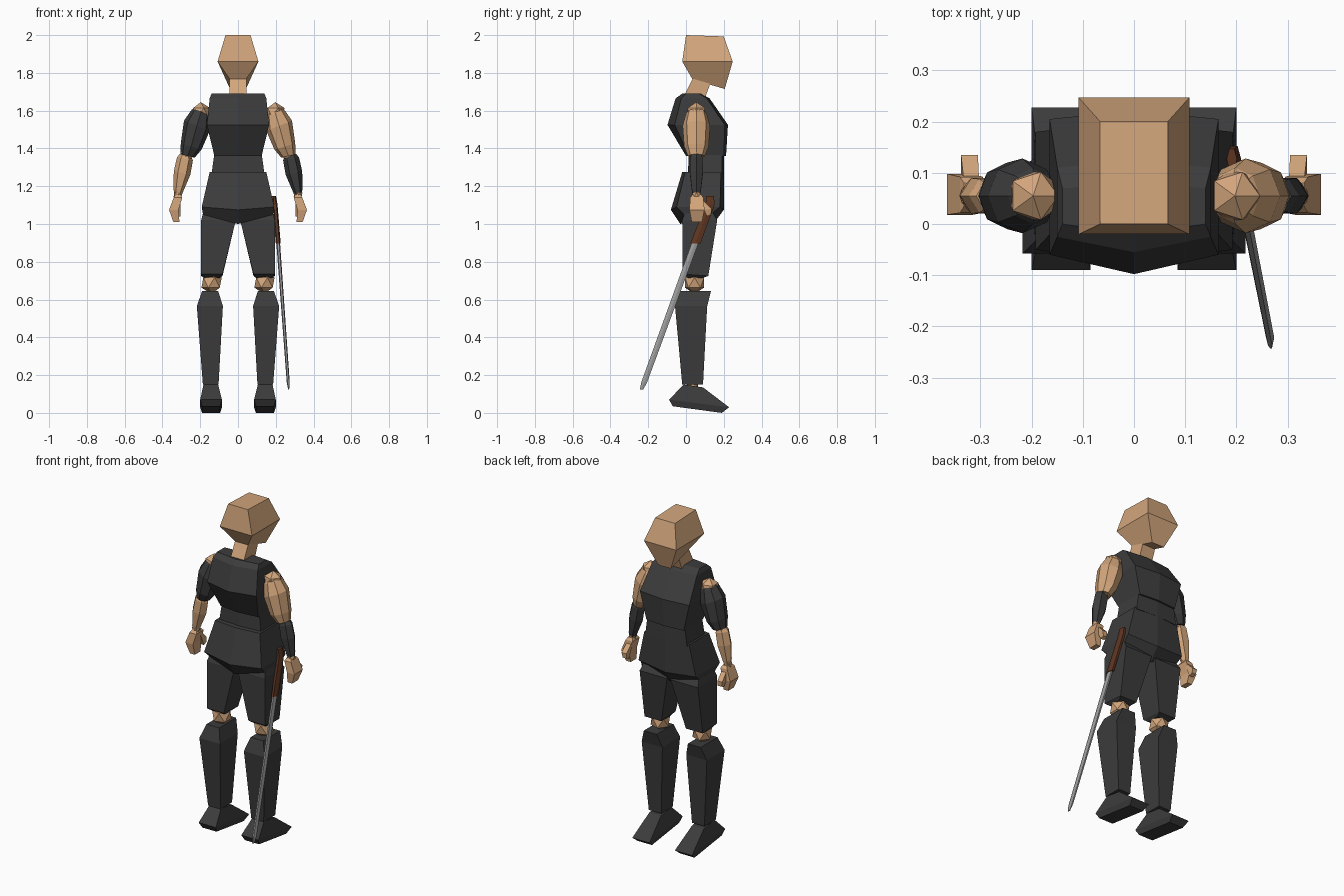
import bpy, bmesh, math


def material(name, r, g, b):
    m = bpy.data.materials.new(name)
    m.diffuse_color = (r, g, b, 1)
    return m


SKIN = material("skin", 0.65, 0.38, 0.2)
DARK = material("dark_cloth", 0.045, 0.045, 0.045)
GRIP = material("grip_brown", 0.11, 0.035, 0.015)
STEEL = material("steel", 0.33, 0.33, 0.33)


def finish(name, bm, mat):
    bmesh.ops.recalc_face_normals(bm, faces=bm.faces)
    me = bpy.data.meshes.new(name)
    bm.to_mesh(me)
    bm.free()
    me.materials.append(mat)
    ob = bpy.data.objects.new(name, me)
    bpy.context.collection.objects.link(ob)
    return ob


def loft(name, rings, mat, side=1):
    """Skin a stack of rings and cap both ends; side=-1 mirrors in x."""
    bm = bmesh.new()
    loops = [[bm.verts.new((x * side, y, z)) for x, y, z in r] for r in rings]
    n = len(rings[0])
    for a, b in zip(loops, loops[1:]):
        for i in range(n):
            j = (i + 1) % n
            bm.faces.new((a[i], a[j], b[j], b[i]))
    bm.faces.new(loops[0])
    bm.faces.new(loops[-1])
    return finish(name, bm, mat)


def rect(x0, x1, y0, y1, z0, z1=None):
    """Rectangle section, z0 at the y0 edge and z1 at the y1 edge."""
    z1 = z0 if z1 is None else z1
    return [(x0, y0, z0), (x1, y0, z0), (x1, y1, z1), (x0, y1, z1)]


def hexa(w, yb, ybm, yf, yfm, z, zm=None):
    """Torso section with a ridge down the middle of both faces."""
    zm = z if zm is None else zm
    return [(-w, yb, z), (0, ybm, zm), (w, yb, z),
            (w, yf, z), (0, yfm, zm), (-w, yf, z)]


def ngon(cx, cy, z, rx, ry, n=6, tilt=0.0):
    pts = []
    for i in range(n):
        a = 2 * math.pi * i / n
        x = rx * math.cos(a)
        pts.append((cx + x, cy + ry * math.sin(a), z + tilt * x))
    return pts


def ball(name, x, y, z, r, mat):
    bm = bmesh.new()
    bmesh.ops.create_icosphere(bm, subdivisions=1, radius=r)
    bmesh.ops.translate(bm, verts=bm.verts, vec=(x, y, z))
    return finish(name, bm, mat)


# Head and neck
loft("head", [rect(-.042, .042, .035, .205, 1.765, 1.715),
              rect(-.108, .108, -.02, .247, 1.86),
              rect(-.066, .066, 0, .2, 2.0, 1.993)], SKIN)
loft("neck", [rect(-.044, .044, -.02, .09, 1.66, 1.64),
              rect(-.044, .044, .045, .135, 1.79, 1.76)], SKIN)

# Torso: chest, waist, hips
loft("chest", [hexa(.125, .015, 0, .2, .212, 1.36),
               hexa(.165, -.06, -.098, .205, .222, 1.525),
               hexa(.15, -.025, -.055, .11, .125, 1.665),
               hexa(.14, 0, -.02, .07, .08, 1.69)], DARK)
loft("waist", [hexa(.14, .02, .01, .19, .2, 1.265),
               hexa(.125, .025, .015, .19, .2, 1.375)], DARK)
loft("hips", [hexa(.185, -.01, -.03, .13, .145, 1.05, 1.0),
              hexa(.192, -.05, -.08, .18, .2, 1.09, 1.075),
              hexa(.15, -.005, -.02, .185, .2, 1.275)], DARK)

for side, tag in ((1, "right"), (-1, "left")):
    upper, lower = (SKIN, DARK) if side == 1 else (DARK, SKIN)

    # Leg
    loft(tag + "_thigh", [rect(.095, .18, .01, .09, .715),
                          rect(.082, .195, -.018, .118, .735, .725),
                          rect(.012, .195, -.02, .165, 1.02),
                          rect(.03, .18, .0, .13, 1.08)], DARK, side)
    ball(tag + "_knee", .14 * side, .045, .69, .06, SKIN)
    loft(tag + "_shin", [rect(.103, .186, -.02, .09, .15),
                         rect(.08, .218, -.058, .112, .565),
                         rect(.105, .19, -.03, .132, .645)], DARK, side)
    ball(tag + "_ankle", .142 * side, .035, .15, .035, SKIN)
    loft(tag + "_foot", [rect(.095, .19, -.07, .19, .035, 0),
                         rect(.085, .2, -.09, .228, .07, .03),
                         rect(.105, .183, -.012, .09, .15, .135)], DARK, side)

    # Arm
    ball(tag + "_shoulder", .197 * side, .055, 1.59, .055, SKIN)
    loft(tag + "_upper_arm", [ngon(.267, .055, 1.36, .037, .045, 8, .25),
                              ngon(.248, .055, 1.41, .055, .065, 8, .3),
                              ngon(.218, .055, 1.52, .068, .073, 8, .4),
                              ngon(.198, .055, 1.585, .048, .055, 8, .4),
                              ngon(.19, .055, 1.625, .02, .025, 8, .3)],
         upper, side)
    ball(tag + "_elbow", .272 * side, .055, 1.365, .036, SKIN)
    loft(tag + "_forearm", [ngon(.318, .055, 1.155, .02, .022, 6, .2),
                            ngon(.315, .055, 1.18, .026, .028, 6, .2),
                            ngon(.296, .055, 1.27, .044, .04, 6, .2),
                            ngon(.281, .055, 1.345, .042, .038, 6, .2),
                            ngon(.278, .055, 1.365, .03, .03, 6, .2)],
         lower, side)
    ball(tag + "_wrist", .318 * side, .055, 1.155, .026, SKIN)
    loft(tag + "_hand", [rect(.31, .342, .03, .085, 1.01),
                         rect(.315, .365, .018, .098, 1.075),
                         rect(.295, .34, .022, .092, 1.14),
                         rect(.302, .332, .035, .08, 1.155)], SKIN, side)
    loft(tag + "_thumb", [rect(.305, .33, .11, .133, 1.04, 1.05),
                          rect(.305, .338, .095, .135, 1.075, 1.08),
                          rect(.303, .333, .07, .09, 1.125)], SKIN, side)

# Sword hanging at the hip: grip and tapering blade
loft("sword_grip", [ngon(.213, .05, .897, .013, .031),
                    ngon(.196, .128, 1.105, .013, .028),
                    ngon(.191, .127, 1.147, .01, .023)], GRIP)
loft("sword_blade", [ngon(.268, -.235, .125, .003, .01),
                     ngon(.266, -.222, .16, .008, .018),
                     ngon(.212, .052, .91, .01, .021)], STEEL)
